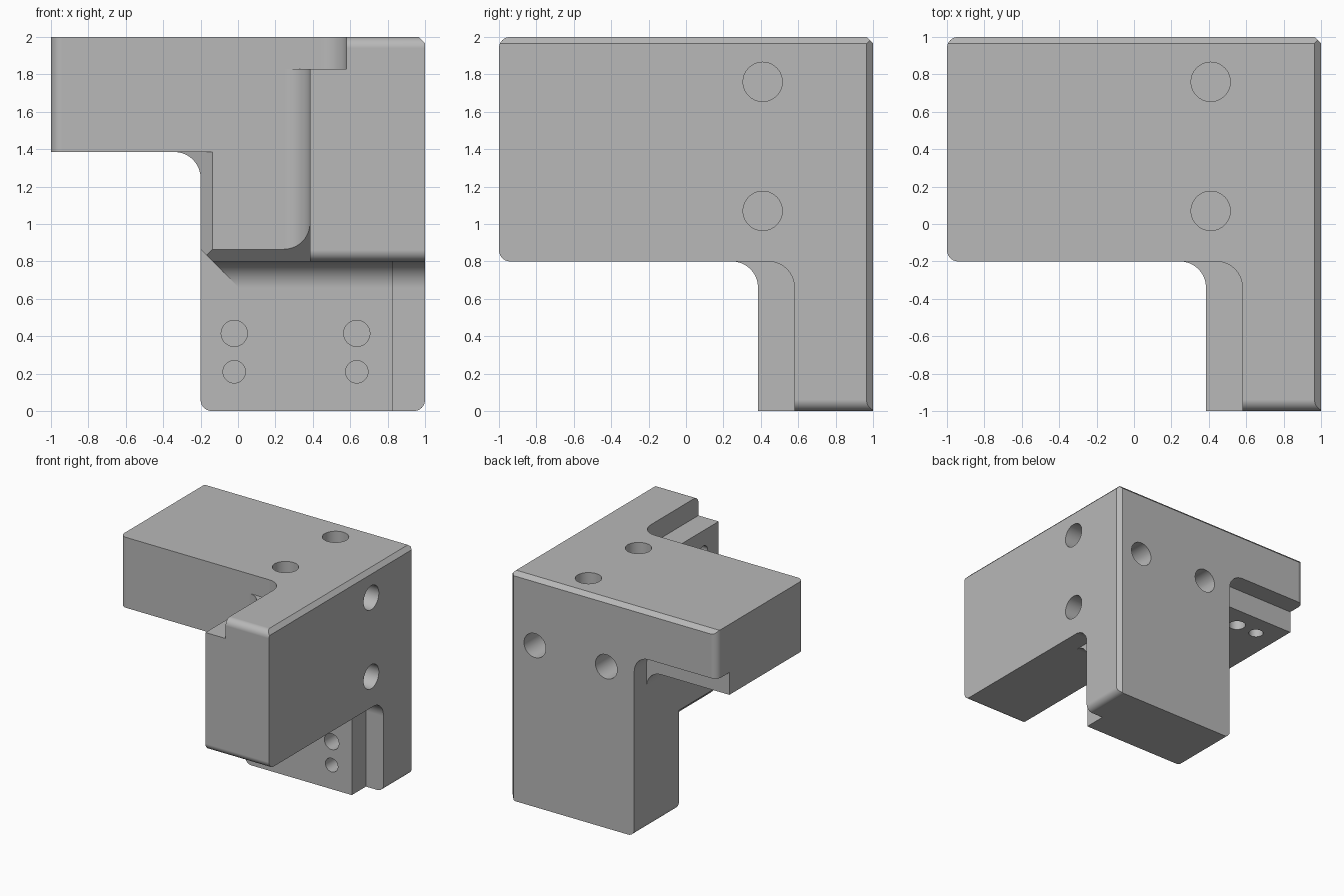
import bpy, bmesh, math

if "Cube" in bpy.data.objects:
    bpy.data.objects.remove(bpy.data.objects["Cube"], do_unlink=True)

WIDE, THIN = 1.2, 0.615      # arm width and thickness, measured from the outer corner
FILLET, ROUND = 0.14, 0.06   # inner corner radius, arm end radius
BEVEL = 0.035                # bevel on the three outer edges
FAR = 2.2                    # just beyond the arm ends

metal = bpy.data.materials.new("plain_grey")
metal.use_nodes = True
grey = (0.48, 0.48, 0.48, 1)
metal.diffuse_color = grey
metal.node_tree.nodes["Principled BSDF"].inputs["Base Color"].default_value = grey


def prism(name, profile, axis, low, high):
    """Extrude a profile along an axis; distances run inward from the outer corner."""
    bm = bmesh.new()

    def place(u, v, w):
        p = [0, 0, 0]
        p[axis], p[(axis + 1) % 3], p[(axis + 2) % 3] = w, u, v
        return bm.verts.new((1 - p[0], 1 - p[1], 2 - p[2]))

    bottom = [place(u, v, low) for u, v in profile]
    top = [place(u, v, high) for u, v in profile]
    bm.faces.new(bottom)
    bm.faces.new(top)
    for i in range(len(profile)):
        j = (i + 1) % len(profile)
        bm.faces.new((bottom[i], bottom[j], top[j], top[i]))
    bmesh.ops.recalc_face_normals(bm, faces=bm.faces)
    mesh = bpy.data.meshes.new(name)
    bm.to_mesh(mesh)
    bm.free()
    mesh.materials.append(metal)
    obj = bpy.data.objects.new(name, mesh)
    bpy.context.collection.objects.link(obj)
    return obj


def arc(u, v, radius, start, end, steps=10):
    angles = [math.radians(start + (end - start) * i / steps) for i in range(steps + 1)]
    return [(u + radius * math.cos(a), v + radius * math.sin(a)) for a in angles]


def filleted_corner(u, v, u_far):
    """Open region beyond (u, v) with a rounded inner corner."""
    curve = arc(u + FILLET, v + FILLET, FILLET, 180, 270)
    return [(u, FAR)] + curve + [(u_far, v), (u_far, FAR)]


def circle(u, v, radius):
    return arc(u, v, radius, 0, 360, 40)[:-1]


def cut(profile, axis, low, high):
    cutter = prism("cutter", profile, axis, low, high)
    cutter.hide_render = True
    mod = bracket.modifiers.new("cut", "BOOLEAN")
    mod.operation, mod.solver, mod.object = "DIFFERENCE", "EXACT", cutter
    bpy.ops.object.modifier_apply(modifier=mod.name)
    bpy.data.objects.remove(cutter, do_unlink=True)


# Solid block that is carved into three interlocking arms
bracket = prism("corner_bracket", [(0, 0), (2, 0), (2, 2), (0, 2)], 0, 0, 2)
bpy.context.view_layer.objects.active = bracket
bracket.select_set(True)

# Space between the arms
for axis in range(3):
    cut(filleted_corner(THIN, WIDE, FAR), axis, -0.1, FAR)

for axis in range(3):
    # Step along the inner edge of an arm
    cut(filleted_corner(0.42, WIDE, 0.8), axis, -0.1, 0.17)
    # Bevel on the inner core
    cut([(1.1, 1.235), (1.5, 0.835), (1.5, 1.235)], axis, THIN, 1.3)
    # Bevel on the outer edge
    cut([(-0.1, -0.1), (BEVEL + 0.1, -0.1), (-0.1, BEVEL + 0.1)], axis, -0.1, FAR)
    # Rounded corners of the arm end
    inner = 2 - ROUND
    cut(arc(inner, ROUND, ROUND, -90, 0) + [(2.1, ROUND), (2.1, -0.1), (inner, -0.1)],
        axis, -0.1, 0.8)
    cut(arc(inner, WIDE - ROUND, ROUND, 90, 0) + [(2.1, WIDE - ROUND), (2.1, 1.3), (inner, 1.3)],
        axis, -0.1, 0.8)
    # Large bolt holes in the outer face
    for v in (0.24, 0.93):
        cut(circle(0.59, v, 0.105), axis, -0.1, 0.6)
    # Small blind holes in the inner face of the arm
    for u, radius in ((1.585, 0.07), (1.79, 0.06)):
        for v in (0.365, 1.02):
            cut(circle(u, v, radius), axis, 0.3, 0.75)

# Smooth curves, flat planes, crisp edges
bpy.ops.object.shade_smooth_by_angle(angle=math.radians(25))
weighted = bracket.modifiers.new("flat_planes", "WEIGHTED_NORMAL")
weighted.keep_sharp = True
